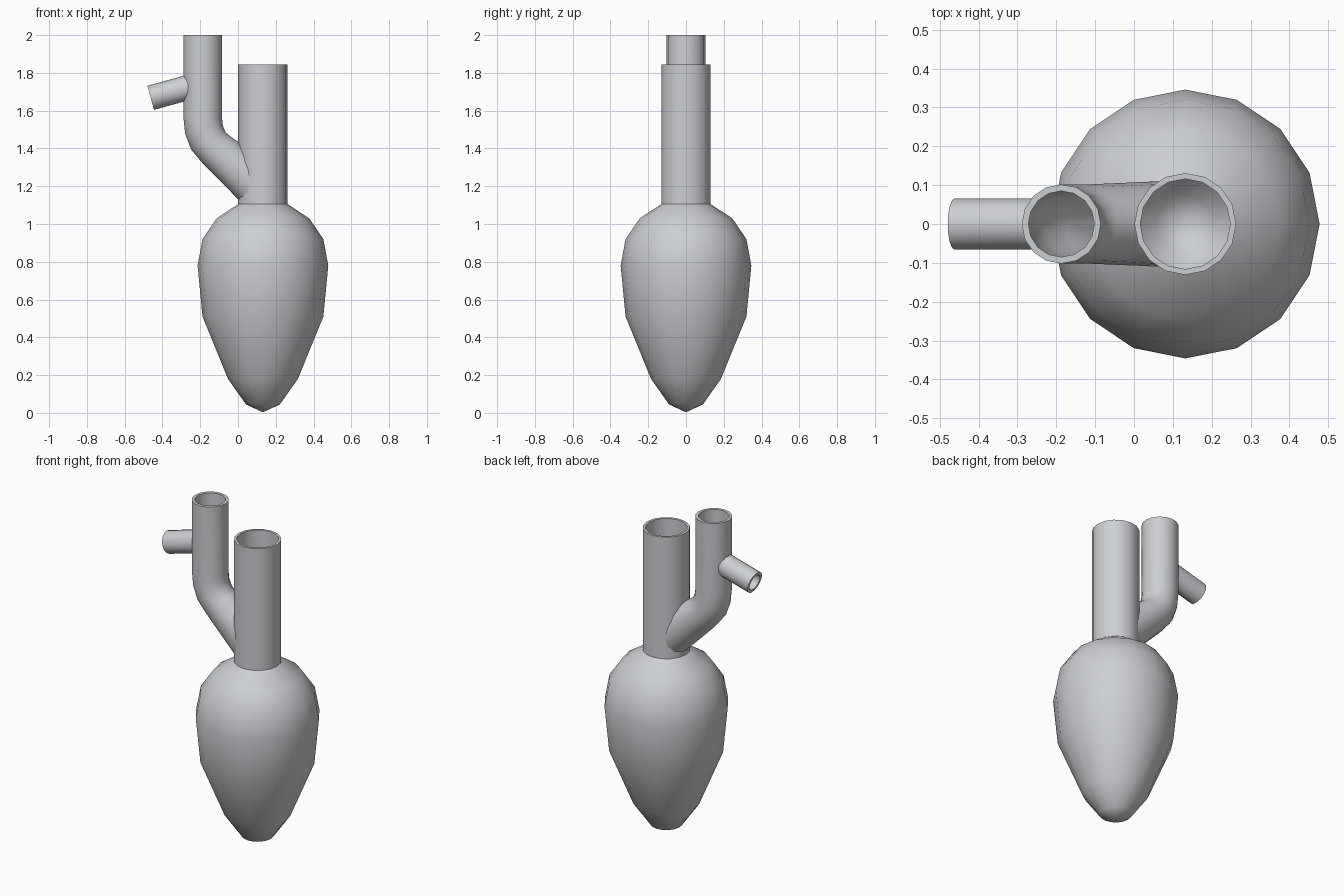
import bpy, bmesh, math
from mathutils import Vector

cube = bpy.data.objects.get("Cube")
if cube:
    bpy.data.objects.remove(cube)

SIDES = 16
glass = bpy.data.materials.new("grey_glass")
glass.use_nodes = True
colour = (0.6, 0.62, 0.65, 1)
glass.diffuse_color = colour
glass.node_tree.nodes["Principled BSDF"].inputs["Base Color"].default_value = colour


def ring(centre, direction, radius):
    """Circle of points around a direction lying in the xz plane."""
    d = Vector(direction).normalized()
    v = Vector((0, 1, 0))
    u = v.cross(d)
    return [Vector(centre) + radius * (u * math.cos(a) + v * math.sin(a))
            for a in (2 * math.pi * i / SIDES for i in range(SIDES))]


def fit_to_pipe(points, direction, pipe_x, pipe_radius):
    """Slide ring points along direction onto the -x side of an upright pipe."""
    d = Vector(direction).normalized()
    fitted = []
    for p in points:
        x = pipe_x - math.sqrt(max(pipe_radius ** 2 - p.y ** 2, 0))
        fitted.append(p + d * ((x - p.x) / d.x))
    return fitted


def skin(name, rings, closed=False):
    """Join successive rings into one smooth surface."""
    bm = bmesh.new()
    loops = [[bm.verts.new(p) for p in r] for r in rings]
    pairs = list(zip(loops, loops[1:]))
    if closed:
        pairs.append((loops[-1], loops[0]))
    for a, b in pairs:
        for i in range(SIDES):
            j = (i + 1) % SIDES
            bm.faces.new((a[i], a[j], b[j], b[i]))
    bmesh.ops.remove_doubles(bm, verts=bm.verts, dist=0.0005)
    bmesh.ops.recalc_face_normals(bm, faces=bm.faces)
    mesh = bpy.data.meshes.new(name)
    bm.to_mesh(mesh)
    bm.free()
    mesh.materials.append(glass)
    obj = bpy.data.objects.new(name, mesh)
    bpy.context.collection.objects.link(obj)
    bpy.ops.object.select_all(action='DESELECT')
    obj.select_set(True)
    bpy.context.view_layer.objects.active = obj
    bpy.ops.object.shade_smooth_by_angle(angle=math.radians(40))
    return obj


# Hollow bulb and upright neck, turned as one thin-walled profile
NECK_X, NECK_R, WALL = 0.132, 0.131, 0.015
outer = [(0, 0.003), (0.09, 0.045), (0.185, 0.18), (0.32, 0.51), (0.346, 0.78),
         (0.32, 0.92), (0.245, 1.03), (NECK_R, 1.105), (NECK_R, 1.845)]
inner = [(max(r - WALL, 0), z + (WALL if z < 0.1 else 0)) for r, z in reversed(outer)]
skin("flask_body", [ring((NECK_X, 0, z), (0, 0, 1), r) for r, z in outer + inner])

# Bent side arm: straight top, rounded elbow, sloping end fitted to the neck
ARM_X, ARM_R = -0.187, 0.102
path = [(ARM_X, 2.0), (ARM_X, 1.565), (-0.18, 1.5), (-0.157, 1.44), (-0.115, 1.393), (0.02, 1.265)]
slopes = [(0, -1), (0, -1), (0.2, -0.98), (0.45, -0.89), (0.72, -0.69), (0.72, -0.69)]


def arm_rings(thickness):
    rings = []
    for i, ((x, z), (dx, dz)) in enumerate(zip(path, slopes)):
        radius = ARM_R - thickness + (0.008 if i == len(path) - 1 else 0)
        rings.append(ring((x, 0, z), (dx, 0, dz), radius))
    end = slopes[-1]
    rings[-1] = fit_to_pipe(rings[-1], (end[0], 0, end[1]), NECK_X, NECK_R - 0.003)
    return rings


skin("side_arm", arm_rings(0) + arm_rings(0.017)[::-1], closed=True)

# Short spout sloping down and out from the arm
slope = Vector((0.964, 0, 0.266))
tip = Vector((-0.462, 0, 1.668))


def spout_rings(radius):
    end = ring(tip, slope, radius)
    return [end, fit_to_pipe(end, slope, ARM_X, ARM_R - 0.003)]


skin("spout", spout_rings(0.066) + spout_rings(0.048)[::-1], closed=True)
